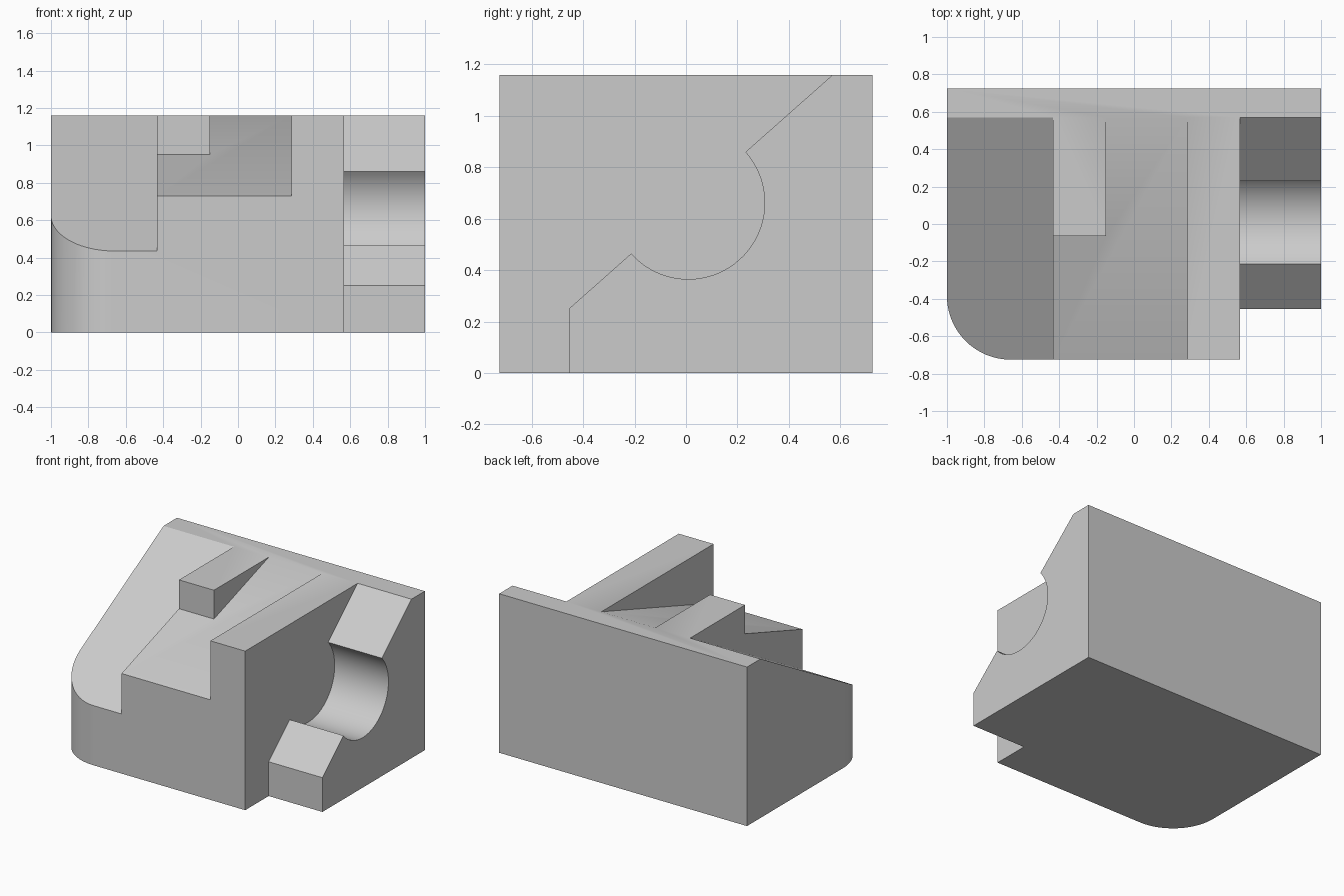
import bpy, bmesh, math

if "Cube" in bpy.data.objects:
    bpy.data.objects.remove(bpy.data.objects["Cube"])

HALF_Y, TOP = 0.725, 1.16
RIM_Y = 0.57  # where every slope meets the flat top


def prism(name, outline, x0, x1):
    """Extrude a (y, z) outline along x."""
    bm = bmesh.new()
    face = bm.faces.new([bm.verts.new((x0, y, z)) for y, z in outline])
    ext = bmesh.ops.extrude_face_region(bm, geom=[face])
    verts = [g for g in ext["geom"] if isinstance(g, bmesh.types.BMVert)]
    bmesh.ops.translate(bm, verts=verts, vec=(x1 - x0, 0, 0))
    bmesh.ops.recalc_face_normals(bm, faces=bm.faces)
    mesh = bpy.data.meshes.new(name)
    bm.to_mesh(mesh)
    bm.free()
    ob = bpy.data.objects.new(name, mesh)
    bpy.context.collection.objects.link(ob)
    return ob


def cut(target, cutter):
    """Subtract the cutter and remove it."""
    cutter.hide_render = True
    mod = target.modifiers.new("cut", 'BOOLEAN')
    mod.operation, mod.solver, mod.object = 'DIFFERENCE', 'EXACT', cutter
    bpy.context.view_layer.objects.active = target
    bpy.ops.object.modifier_apply(modifier=mod.name)
    bpy.data.objects.remove(cutter)


def above_slope(front_z):
    """Outline of the space above a ramp rising from the front to the rim."""
    k = (TOP - front_z) / (RIM_Y + HALF_Y)
    return [(-1, front_z - k * (1 - HALF_Y)), (RIM_Y + 0.1, TOP + 0.1 * k),
            (RIM_Y + 0.1, 1.6), (-1, 1.6)]


# Main block
body = prism("clamp_block", [(-HALF_Y, 0), (HALF_Y, 0), (HALF_Y, TOP), (-HALF_Y, TOP)], -1, 1)

# Rounded front left vertical corner
bm = bmesh.new()
bm.from_mesh(body.data)
corner = [e for e in bm.edges
          if all(v.co.x < -0.9 and v.co.y < -0.7 for v in e.verts)]
bmesh.ops.bevel(bm, geom=corner, offset=0.34, offset_type='OFFSET',
                segments=20, profile=0.5, affect='EDGES')
bm.to_mesh(body.data)
bm.free()

# Shallow ramp, leaving the raised rail standing
ramp = prism("ramp_cutter", above_slope(0.73), -1.2, 0.285)
cut(ramp, prism("rail_space", [(-0.063, 0.2), (1, 0.2), (1, 2), (-0.063, 2)], -1.4, -0.15))
cut(body, ramp)

# Steep ramp on the left
cut(body, prism("steep_ramp_cutter", above_slope(0.435), -1.4, -0.432))

# Right end: front step, diagonal face and round seat
cy, cz, r = 0.009, 0.662, 0.297
a0, a1 = math.radians(221.6), math.radians(401.6)
arc = [(cy + r * math.cos(a0 + (a1 - a0) * i / 40),
        cz + r * math.sin(a0 + (a1 - a0) * i / 40)) for i in range(41)]
seat = [(-1, -0.3), (-0.455, -0.3), (-0.455, 0.25)] + arc + \
       [(RIM_Y + 0.1, TOP + 0.088), (RIM_Y + 0.1, 1.6), (-1, 1.6)]
cut(body, prism("seat_cutter", seat, 0.566, 1.3))

# Smooth the curved faces, keep the edges crisp
bpy.ops.object.select_all(action='DESELECT')
body.select_set(True)
bpy.context.view_layer.objects.active = body
bpy.ops.object.shade_smooth_by_angle(angle=math.radians(25))
